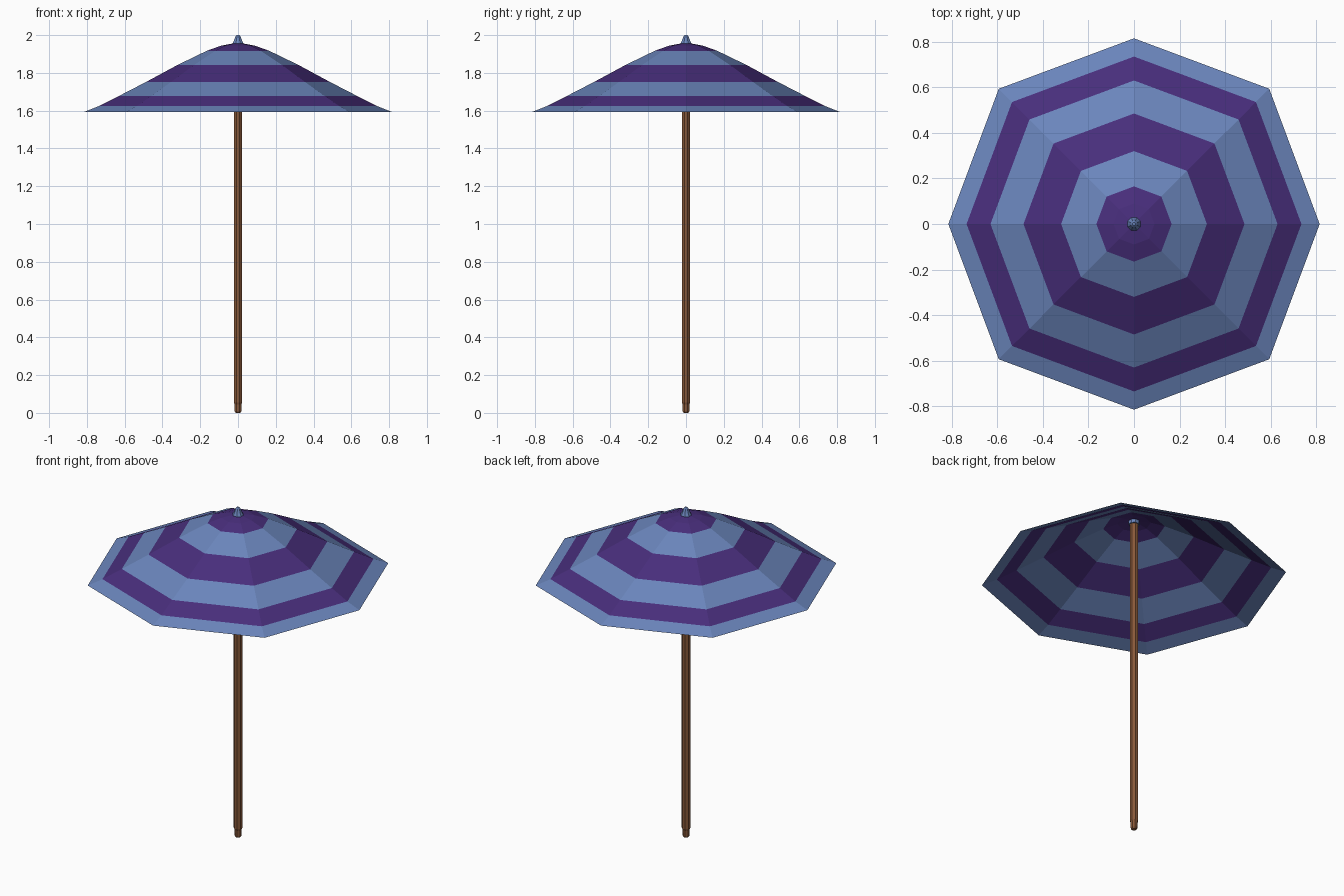
import bpy
import bmesh
from math import cos, sin, pi

cube = bpy.data.objects.get("Cube")
if cube:
    bpy.data.objects.remove(cube, do_unlink=True)


def make_material(name, rgb):
    mat = bpy.data.materials.new(name)
    mat.use_nodes = True
    colour = (*rgb, 1.0)
    mat.diffuse_color = colour
    mat.node_tree.nodes["Principled BSDF"].inputs["Base Color"].default_value = colour
    return mat


blue = make_material("blue", (0.145, 0.235, 0.50))
purple = make_material("purple", (0.065, 0.027, 0.20))
wood = make_material("brown wood", (0.25, 0.10, 0.042))

SIDES = 8


def lathe(name, profile, materials, band_slots=None, turn=0.0, diagonal=1.0, caps=True):
    """Eight-sided turned shape; profile is (radius, height) from bottom to top."""
    bm = bmesh.new()
    rings = []
    for radius, z in profile:
        ring = []
        for i in range(SIDES):
            r = radius * (diagonal if i % 2 else 1.0)
            a = 2 * pi * i / SIDES + turn
            ring.append(bm.verts.new((r * cos(a), r * sin(a), z)))
        rings.append(ring)
    for band, (low, high) in enumerate(zip(rings, rings[1:])):
        for i in range(SIDES):
            j = (i + 1) % SIDES
            face = bm.faces.new((low[i], low[j], high[j], high[i]))
            face.material_index = band_slots[band] if band_slots else 0
    if caps:
        bm.faces.new(list(reversed(rings[0])))
        bm.faces.new(rings[-1])
    mesh = bpy.data.meshes.new(name)
    bm.to_mesh(mesh)
    bm.free()
    for mat in materials:
        mesh.materials.append(mat)
    obj = bpy.data.objects.new(name, mesh)
    bpy.context.collection.objects.link(obj)
    return obj


# Striped fabric canopy: a single open sheet, slightly longer on the diagonals
lathe("canopy",
      [(0.815, 1.593), (0.735, 1.625), (0.63, 1.678), (0.485, 1.753),
       (0.32, 1.842), (0.165, 1.917), (0.09, 1.944), (0.02, 1.957)],
      [blue, purple], band_slots=[0, 1, 0, 1, 0, 1, 1],
      diagonal=1.03, caps=False)

# Wooden pole with a narrower foot
lathe("pole",
      [(0.013, 0.0), (0.019, 0.008), (0.020, 0.045), (0.024, 0.055), (0.024, 1.945)],
      [wood], turn=pi / SIDES)

# Finial that caps the pole and clamps the canopy
lathe("finial",
      [(0.031, 1.935), (0.031, 1.957), (0.023, 1.972), (0.014, 1.994), (0.008, 2.0)],
      [blue], turn=pi / SIDES)
